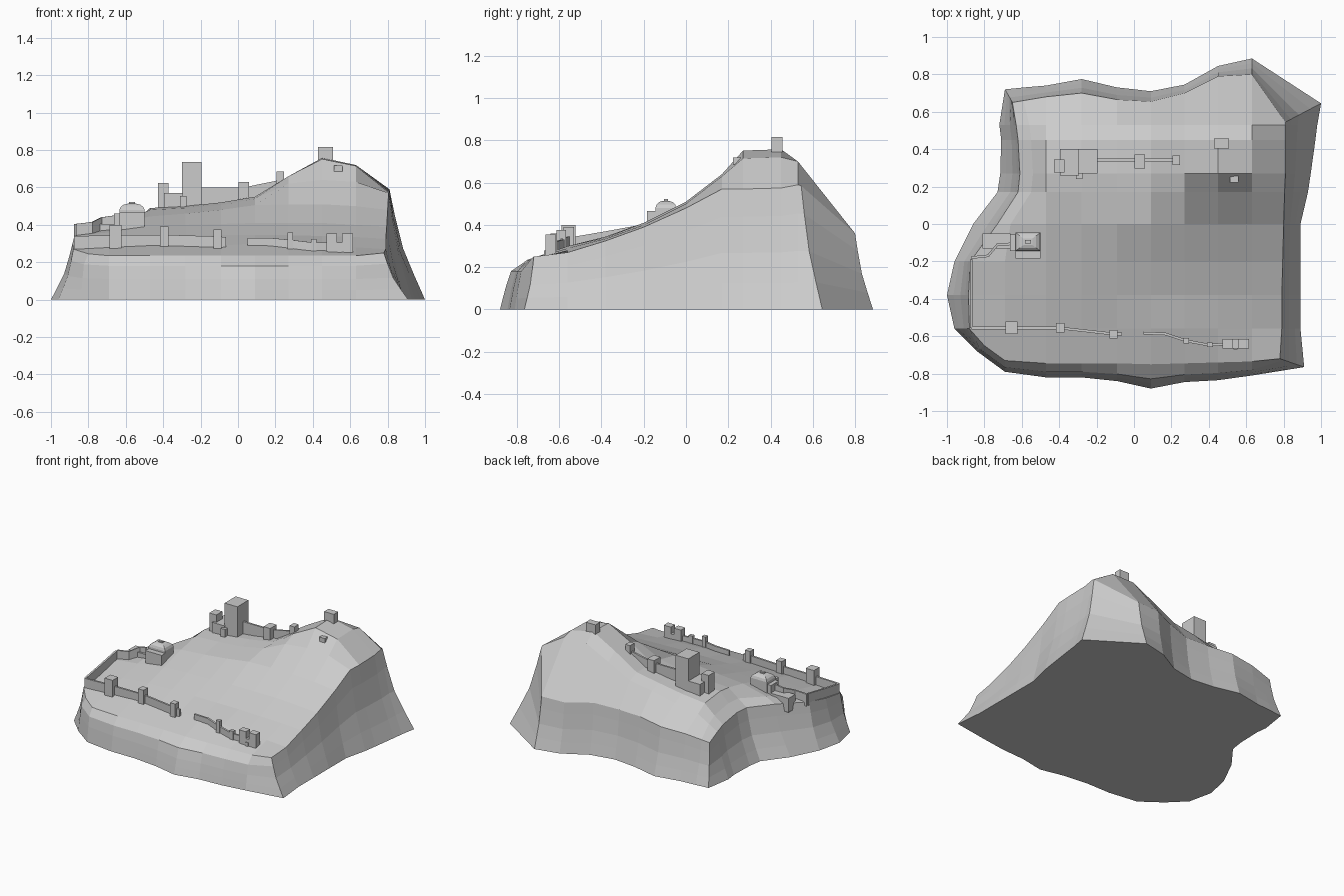
import bpy, bmesh
from mathutils import Vector


def finish(name, bm):
    bmesh.ops.recalc_face_normals(bm, faces=bm.faces)
    me = bpy.data.meshes.new(name)
    bm.to_mesh(me)
    bm.free()
    ob = bpy.data.objects.new(name, me)
    bpy.context.collection.objects.link(ob)
    return ob


def loft(name, rings):
    """Closed solid through rings of equal point count."""
    bm = bmesh.new()
    rs = [[bm.verts.new(p) for p in r] for r in rings]
    n = len(rs[0])
    for a, b in zip(rs, rs[1:]):
        for k in range(n):
            bm.faces.new((a[k], a[(k + 1) % n], b[(k + 1) % n], b[k]))
    bm.faces.new(rs[0][::-1])
    bm.faces.new(rs[-1])
    return finish(name, bm)


def rect(cx, cy, w, d, z):
    return [(cx + sx * w / 2, cy + sy * d / 2, z)
            for sx, sy in ((-1, -1), (1, -1), (1, 1), (-1, 1))]


def box(name, cx, cy, w, d, z0, z1):
    return loft(name, [rect(cx, cy, w, d, z0), rect(cx, cy, w, d, z1)])


def wall(name, path, height, thick=0.014):
    """Thin wall following a path of (x, y, top z)."""
    pts = [Vector(p) for p in path]
    rings = []
    for k, p in enumerate(pts):
        t = pts[min(k + 1, len(pts) - 1)] - pts[max(k - 1, 0)]
        n = Vector((-t.y, t.x, 0)).normalized() * thick / 2
        dn = Vector((0, 0, height))
        rings.append([p - n, p + n, p + n - dn, p - n - dn])
    loft(name, rings)


# ---- Hill: height grid plus cliff skirt ----
XS = [-.69, -.47, -.28, -.09, .09, .27, .45, .63]
YS = [-.56, -.38, -.20, .00, .17, .27, .45, .53]
H = [[.28, .29, .29, .29, .30, .30, .29, .28],
     [.32, .34, .345, .345, .345, .345, .34, .335],
     [.36, .39, .40, .405, .41, .41, .41, .40],
     [.40, .445, .46, .48, .505, .51, .51, .50],
     [.42, .48, .49, .505, .54, .62, .64, .63],
     [.42, .49, .50, .52, .55, .66, .752, .715],
     [.40, .47, .49, .52, .55, .66, .758, .72],
     [.37, .42, .45, .49, .52, .61, .70, .70]]
front_base = [-.79, -.82, -.82, -.84, -.88, -.845, -.835, -.81]
front_rim = [-.73, -.745, -.745, -.745, -.75, -.745, -.74, -.735]
back_base = [.73, .74, .775, .73, .71, .745, .845, .885]
back_rim = [.66, .68, .70, .665, .655, .70, .79, .80]
back_z = [.31, .33, .34, .35, .35, .37, .36, .36]
left_base = [-.96, -1.0, -.96, -.86, -.73, -.715, -.71, -.72]
left_rim = [-.88, -.885, -.875, -.73, -.62, -.61, -.62, -.63]
left_z = [.27, .30, .34, .36, .37, .37, .35, .33]
right_base = [.89, .89, .89, .89, .93, .945, .97, .98]
right_rim = [.79, .79, .795, .80, .805, .81, .81, .81]
right_z = [.27, .325, .39, .48, .57, .57, .575, .59]

bm = bmesh.new()
N = 10
grid, base = {}, {}
for j, y in enumerate(YS):
    for i, x in enumerate(XS):
        grid[i + 1, j + 1] = (max(x, left_rim[j] + .07) if i == 0 else x, y, H[j][i])
    grid[0, j + 1] = (left_rim[j], y, left_z[j])
    base[0, j + 1] = (left_base[j], y, 0)
    grid[9, j + 1] = (right_rim[j], y, right_z[j])
    base[9, j + 1] = (right_base[j], y, 0)
for i, x in enumerate(XS):
    xb = -.59 if i == 0 else x
    grid[i + 1, 0] = (x, front_rim[i], .235)
    base[i + 1, 0] = (x, front_base[i], 0)
    grid[i + 1, 9] = (xb, back_rim[i], back_z[i])
    base[i + 1, 9] = (xb, back_base[i], 0)
for key, rim, low in (((0, 0), (-.80, -.65, .245), (-.84, -.68, 0)),
                      ((9, 0), (.78, -.72, .25), (.91, -.765, 0)),
                      ((9, 9), (.81, .545, .585), (1.0, .645, 0)),
                      ((0, 9), (-.65, .65, .30), (-.69, .72, 0))):
    grid[key], base[key] = rim, low

V = {k: bm.verts.new(p) for k, p in grid.items()}
for i in range(N - 1):
    for j in range(N - 1):
        bm.faces.new((V[i, j], V[i + 1, j], V[i + 1, j + 1], V[i, j + 1]))
loop = ([(i, 0) for i in range(9)] + [(9, j) for j in range(9)]
        + [(i, 9) for i in range(9, 0, -1)] + [(0, j) for j in range(9, 0, -1)])
prev = [V[k] for k in loop]
for t, s_front, s_side in ((.77, .6, .15), (.47, .78, .38), (.22, .9, .7), (0, 1, 1)):
    ring = []
    for k in loop:
        r, b = Vector(grid[k]), Vector(base[k])
        s = s_front if k[1] == 0 and k[0] < 9 else s_side
        p = r.lerp(b, s)
        p.z = r.z * t
        ring.append(bm.verts.new(p))
    for a in range(len(loop)):
        c = (a + 1) % len(loop)
        bm.faces.new((prev[a], ring[a], ring[c], prev[c]))
    prev = ring
bm.faces.new(prev)
finish("rocky_hill", bm)

# ---- Curtain walls ----
wall("front_wall_left", [(-.87, -.556, .34), (-.655, -.556, .345), (-.395, -.556, .347),
                         (-.11, -.588, .338), (-.065, -.588, .335)], .08)
wall("front_wall_right", [(.05, -.583, .33), (.17, -.588, .33), (.28, -.625, .32),
                          (.405, -.648, .305), (.48, -.642, .305)], .06)
wall("side_wall", [(-.87, -.556, .34), (-.87, -.38, .37), (-.87, -.19, .405)], .09)
wall("upper_side_wall", [(-.87, -.18, .405), (-.78, -.17, .415), (-.73, -.11, .44),
                         (-.63, -.105, .455)], .09)
wall("ridge_wall", [(-.20, .342, .60), (.03, .342, .60), (.225, .342, .64)], .1)
box("wall_terrace", -.735, -.09, .15, .08, .30, .405)

# ---- Wall towers ----
for k, (x, y, w, d, z0, z1) in enumerate((
        (-.655, -.555, .066, .066, .25, .40), (-.395, -.555, .045, .05, .25, .39),
        (-.11, -.59, .042, .045, .25, .375), (.28, -.625, .03, .03, .24, .36),
        (.405, -.645, .032, .025, .23, .325), (.03, .335, .055, .075, .5, .63),
        (.225, .34, .04, .05, .58, .685))):
    box(f"wall_tower_{k + 1}", x, y, w, d, z0, z1)

# ---- Gatehouse ----
for side, x in (("left", .501), ("right", .585)):
    box(f"gatehouse_{side}_tower", x, -.64, .058, .05, .23, .355)
box("gatehouse_middle", .543, -.64, .03, .05, .23, .305)
box("gate_arch", .543, -.667, .022, .008, .24, .28)

# ---- Hilltop keep ----
box("keep_tower", -.247, .335, .105, .13, .45, .735)
box("keep_hall", -.345, .33, .10, .14, .42, .57)
box("keep_corner_tower", -.40, .31, .058, .07, .42, .625)
box("keep_porch", -.293, .255, .036, .03, .46, .555)

# ---- Domed hall ----
box("hall_block", -.567, -.115, .135, .14, .34, .465)
loft("hall_dome", [rect(-.567, -.095, .135 * s, .1 * s, z) for s, z in
                   ((1, .46), (1, .48), (.88, .497), (.65, .508), (.35, .513))])
box("dome_finial", -.567, -.095, .03, .02, .50, .522)
box("hall_annex", -.648, -.10, .03, .09, .36, .46)

# ---- Summit watchtower and cave mouth ----
box("watchtower", .467, .43, .08, .052, .70, .815)
box("cave_mouth", .537, .24, .045, .035, .685, .718)
